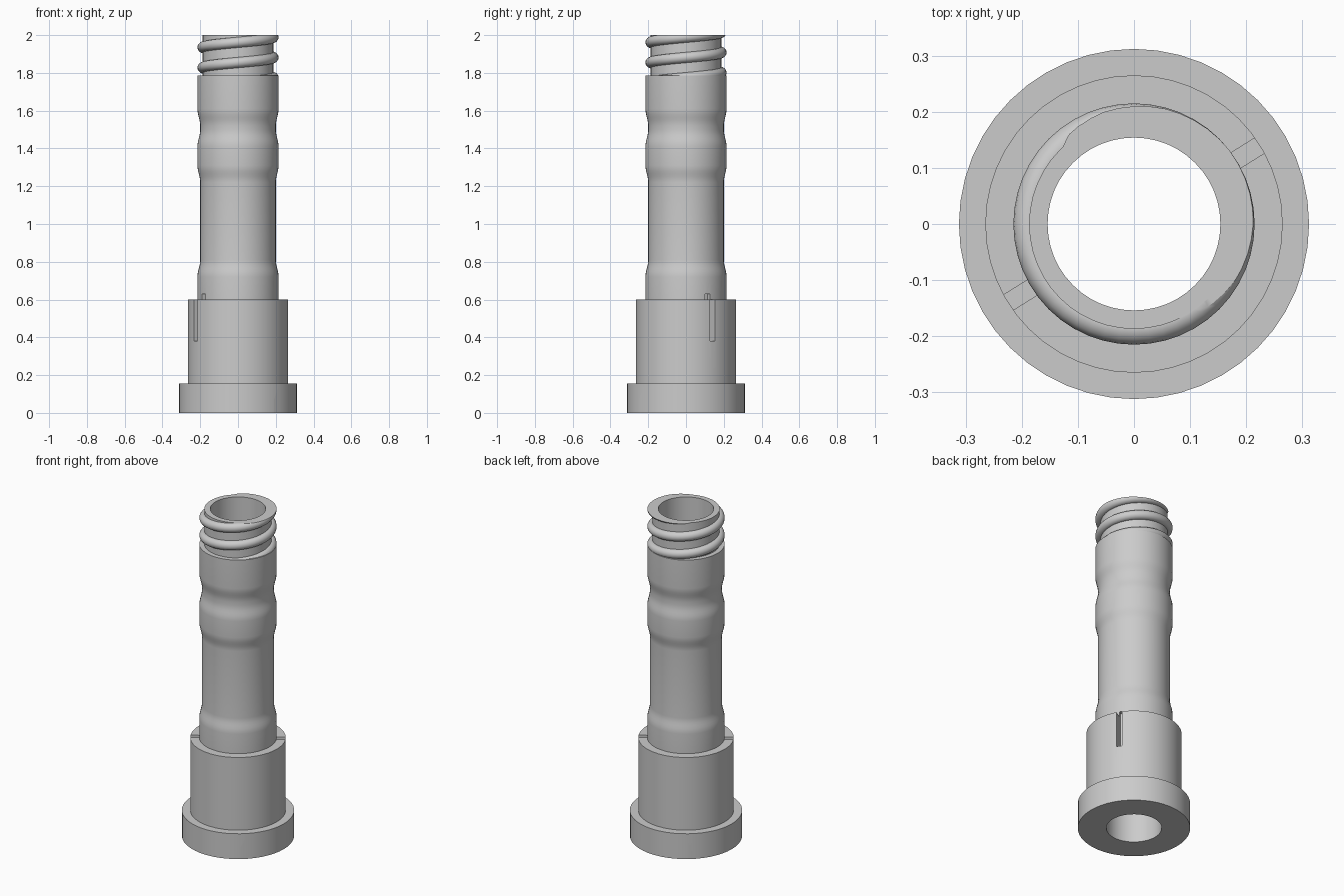
import bpy, bmesh, math
from mathutils import Matrix, Vector

cube = bpy.data.objects.get("Cube")
if cube:
    bpy.data.objects.remove(cube, do_unlink=True)

SEGMENTS = 48
BORE = 0.154
TOP = 2.0

grey = bpy.data.materials.new("light grey")
grey.use_nodes = True
colour = (0.6, 0.6, 0.6, 1)
grey.diffuse_color = colour
grey.node_tree.nodes["Principled BSDF"].inputs["Base Color"].default_value = colour


def make_object(name, bm):
    bmesh.ops.recalc_face_normals(bm, faces=bm.faces)
    mesh = bpy.data.meshes.new(name)
    bm.to_mesh(mesh)
    bm.free()
    mesh.materials.append(grey)
    obj = bpy.data.objects.new(name, mesh)
    bpy.context.collection.objects.link(obj)
    return obj


def select(obj):
    bpy.ops.object.select_all(action='DESELECT')
    obj.select_set(True)
    bpy.context.view_layer.objects.active = obj


def bridge(bm, a, b):
    for i in range(len(a)):
        j = (i + 1) % len(a)
        bm.faces.new((a[i], a[j], b[j], b[i]))


def lathe(name, profile):
    bm = bmesh.new()
    rings = []
    for r, z in profile:
        rings.append([bm.verts.new((r * math.cos(t), r * math.sin(t), z))
                      for t in (math.tau * i / SEGMENTS for i in range(SEGMENTS))])
    for a, b in zip(rings, rings[1:] + rings[:1]):
        bridge(bm, a, b)
    return make_object(name, bm)


def cut(target, size, centre, angle):
    # Subtract a box turned about the vertical axis
    bm = bmesh.new()
    bmesh.ops.create_cube(bm, size=1)
    bm.transform(Matrix.Rotation(angle, 4, 'Z') @ Matrix.Translation(centre)
                 @ Matrix.Diagonal((*size, 1)))
    cutter = make_object("slot_cutter", bm)
    cutter.hide_render = True
    select(target)
    mod = target.modifiers.new("slot", 'BOOLEAN')
    mod.operation = 'DIFFERENCE'
    mod.solver = 'EXACT'
    mod.object = cutter
    bpy.ops.object.modifier_apply(modifier=mod.name)
    bpy.data.objects.remove(cutter, do_unlink=True)


def ease(r0, z0, r1, z1, steps=6):
    # S-shaped transition between two radii
    return [(r0 + (r1 - r0) * (1 - math.cos(math.pi * i / steps)) / 2,
             z0 + (z1 - z0) * i / steps) for i in range(steps + 1)]


# Hollow body: flange, collar, waisted grip and threaded neck
WIDE, WAIST, NECK = 0.215, 0.2, 0.187
profile = [(BORE, 0), (0.312, 0), (0.312, 0.155), (0.265, 0.155), (0.265, 0.6), (WIDE, 0.6)]
profile += ease(WIDE, 0.72, WAIST, 0.81)
profile += ease(WAIST, 1.22, WIDE, 1.31)
profile += ease(WIDE, 1.41, WAIST, 1.50)
profile += ease(WAIST, 1.52, WIDE, 1.61)
profile += [(WIDE, 1.785), (NECK, 1.785), (NECK, TOP), (BORE, TOP)]
body = lathe("hollow_body", profile)

# Locating slots on opposite sides of the collar
slot_angle = math.radians(32)
for side in (0, math.pi):
    cut(body, (0.2, 0.032, 0.25), Vector((0.29, 0, 0.505)), slot_angle + side)

# Key slot straight across the underside
cut(body, (0.8, 0.062, 0.14), Vector((0, 0, 0)), slot_angle + math.pi / 2)

# Round screw thread, trimmed flat at the mouth
PITCH, WIRE, TURN_STEPS, SIDES = 0.107, 0.028, 48, 16
bm = bmesh.new()
rings = []
for i in range(int(TURN_STEPS * 3.1)):
    t = math.pi + math.tau * i / TURN_STEPS
    z = 1.935 - 2 * PITCH + PITCH * i / TURN_STEPS + 0.0
    ring = []
    for k in range(SIDES):
        a = math.tau * k / SIDES
        r = NECK + WIRE * math.cos(a)
        ring.append(bm.verts.new((r * math.cos(t), r * math.sin(t), z + WIRE * math.sin(a))))
    rings.append(ring)
for a, b in zip(rings, rings[1:]):
    bridge(bm, a, b)
bm.faces.new(rings[0])
bm.faces.new(rings[-1])
cutting = bmesh.ops.bisect_plane(bm, geom=bm.verts[:] + bm.edges[:] + bm.faces[:],
                                 plane_co=(0, 0, TOP), plane_no=(0, 0, 1), clear_outer=True)
edges = [e for e in cutting["geom_cut"] if isinstance(e, bmesh.types.BMEdge)]
bmesh.ops.triangle_fill(bm, edges=edges, use_beauty=True)
thread = make_object("screw_thread", bm)

# Smooth round surfaces, crisp shoulders
for obj in (body, thread):
    select(obj)
    bpy.ops.object.shade_smooth_by_angle(angle=math.radians(30))
